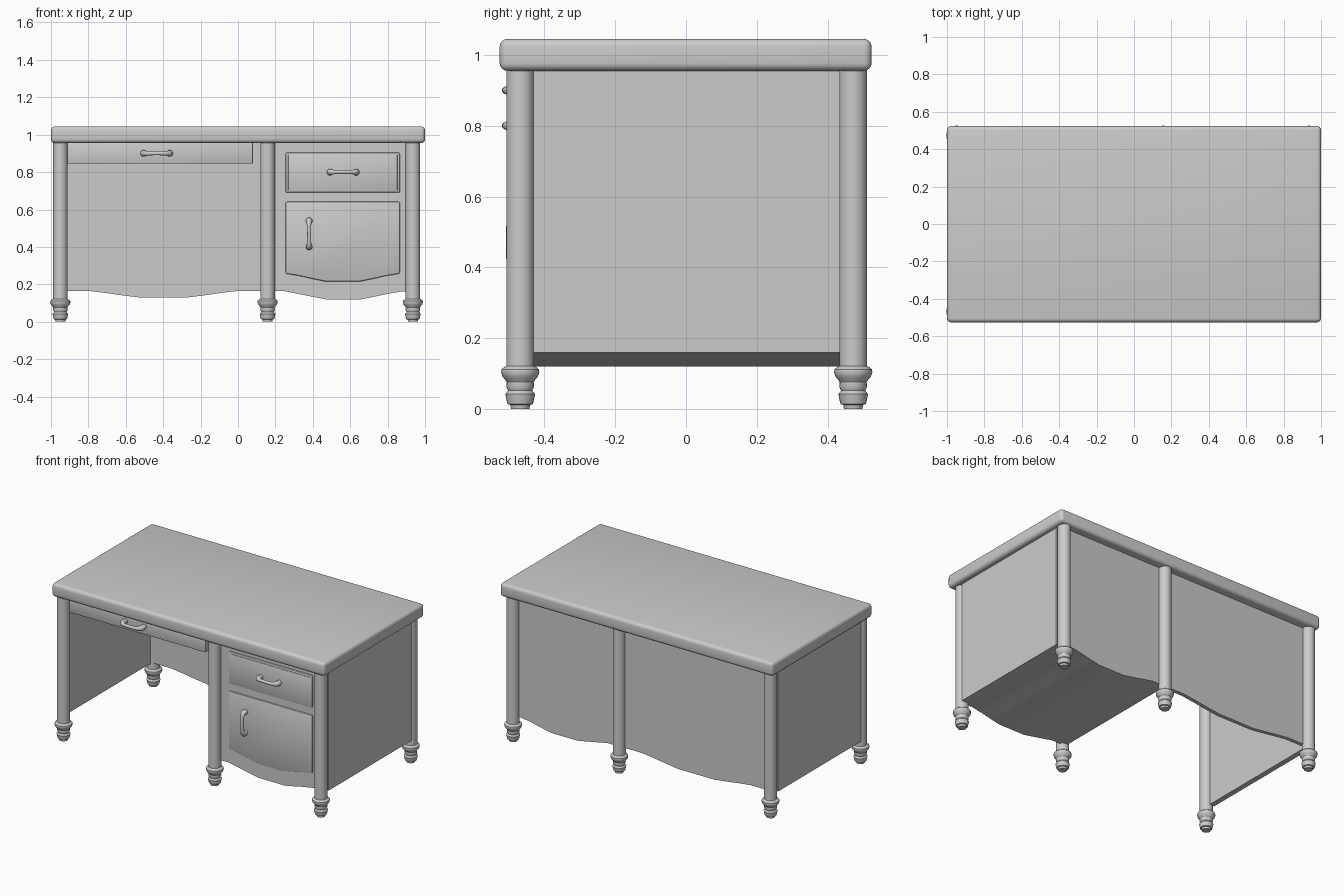
import bpy, math

if "Cube" in bpy.data.objects:
    bpy.data.objects.remove(bpy.data.objects["Cube"])

def finish(name, verts, faces, bevel=0, segments=2):
    me = bpy.data.meshes.new(name)
    me.from_pydata(verts, [], faces)
    ob = bpy.data.objects.new(name, me)
    bpy.context.collection.objects.link(ob)
    bpy.ops.object.select_all(action='DESELECT')
    bpy.context.view_layer.objects.active = ob
    ob.select_set(True)
    # consistent outward normals
    bpy.ops.object.mode_set(mode='EDIT')
    bpy.ops.mesh.select_all(action='SELECT')
    bpy.ops.mesh.normals_make_consistent(inside=False)
    bpy.ops.object.mode_set(mode='OBJECT')
    if bevel:
        m = ob.modifiers.new("Bevel", 'BEVEL')
        m.width, m.segments, m.limit_method = bevel, segments, 'ANGLE'
        m.angle_limit = math.radians(40)
        bpy.ops.object.modifier_apply(modifier=m.name)
    bpy.ops.object.shade_smooth_by_angle(angle=math.radians(35))
    return ob

def prism(name, profile, y0, y1, bevel=0, segments=2):
    """Extrude an (x, z) outline along y."""
    n = len(profile)
    verts = [(x, y, z) for y in (y0, y1) for x, z in profile]
    faces = [list(range(n)), list(range(n, 2 * n))[::-1]]
    faces += [(i, (i + 1) % n, (i + 1) % n + n, i + n) for i in range(n)]
    return finish(name, verts, faces, bevel, segments)

def box(name, x0, x1, y0, y1, z0, z1, bevel=0, segments=2):
    return prism(name, [(x0, z0), (x1, z0), (x1, z1), (x0, z1)], y0, y1, bevel, segments)

def lathe(name, profile, cx, cy, n=24):
    """Spin an (r, z) profile about a vertical axis."""
    verts = [(cx + r * math.cos(2 * math.pi * i / n), cy + r * math.sin(2 * math.pi * i / n), z)
             for r, z in profile for i in range(n)]
    faces = [(k * n + i, k * n + (i + 1) % n, (k + 1) * n + (i + 1) % n, (k + 1) * n + i)
             for k in range(len(profile) - 1) for i in range(n)]
    faces += [list(range(n))[::-1], list(range(len(verts) - n, len(verts)))]
    return finish(name, verts, faces)

def handle(name, cx, face_y, cz, reach, vertical=False):
    """Bowed pull with thick ends, as a tapered tube."""
    path = [(-.068, -.005, .016), (-.07, .5, .018), (-.062, .78, .015), (-.045, .95, .011),
            (0, 1, .010), (.045, .95, .011), (.062, .78, .015), (.07, .5, .018), (.068, -.005, .016)]
    cu = bpy.data.curves.new(name, 'CURVE')
    cu.dimensions, cu.bevel_depth, cu.bevel_resolution, cu.use_fill_caps = '3D', 1, 3, True
    sp = cu.splines.new('POLY')
    sp.points.add(len(path) - 1)
    for p, (t, d, r) in zip(sp.points, path):
        y = face_y - d * (reach - .010)
        p.co = (cx, y, cz + t, 1) if vertical else (cx + t, y, cz, 1)
        p.radius = r
    ob = bpy.data.objects.new(name, cu)
    bpy.context.collection.objects.link(ob)
    bpy.ops.object.select_all(action='DESELECT')
    bpy.context.view_layer.objects.active = ob
    ob.select_set(True)
    bpy.ops.object.convert(target='MESH')
    bpy.ops.object.shade_smooth_by_angle(angle=math.radians(50))

# Desk top
box("desk_top", -1, 1, -.526, .524, .955, 1.045, .022, 4)

# Six turned legs
leg_profile = [(.026, 0), (.028, .012), (.036, .014), (.042, .042), (.037, .048), (.034, .052),
               (.039, .062), (.038, .076), (.043, .084), (.050, .092), (.054, .104),
               (.053, .112), (.046, .118), (.039, .122), (.039, .957)]
for col, x in (("left", -.95), ("middle", .158), ("right", .935)):
    for row, y in (("front", -.468), ("back", .472)):
        lathe(f"{row}_{col}_leg", leg_profile, x, y)

# Cabinet with scalloped underside
prism("cabinet", [(.15, .96), (.15, .163), (.25, .163), (.32, .149), (.40, .133), (.47, .120),
                  (.66, .120), (.73, .134), (.80, .149), (.87, .161), (.94, .161), (.94, .96)],
      -.453, .465)

# Side panels fitted between the legs
box("right_side_panel", .93, .965, -.431, .435, .16, .957)
box("left_side_panel", -.98, -.945, -.431, .435, .16, .957)

# Scalloped back panel of the kneehole
prism("kneehole_back_panel", [(-.95, .96), (-.95, .165), (-.80, .165), (-.71, .154), (-.62, .141),
                              (-.53, .130), (-.27, .130), (-.18, .141), (-.09, .154), (0, .165),
                              (.158, .165), (.158, .96)], .44, .465)

# Drawers and door
box("wide_drawer", -.95, .08, -.456, .43, .845, .96, .006)
box("cabinet_drawer", .255, .865, -.462, -.43, .69, .905, .008)
prism("cabinet_door", [(.255, .642), (.255, .257), (.33, .245), (.40, .229), (.47, .215),
                       (.65, .215), (.72, .229), (.79, .245), (.865, .257), (.865, .642)],
      -.462, -.43, .008)
# Raised inner fields give the framed edge
box("cabinet_drawer_field", .268, .852, -.465, -.44, .703, .892, .003)

# Handles
handle("wide_drawer_handle", -.435, -.456, .90, .064)
handle("cabinet_drawer_handle", .562, -.465, .80, .055)
handle("door_handle", .38, -.462, .47, .047, vertical=True)
